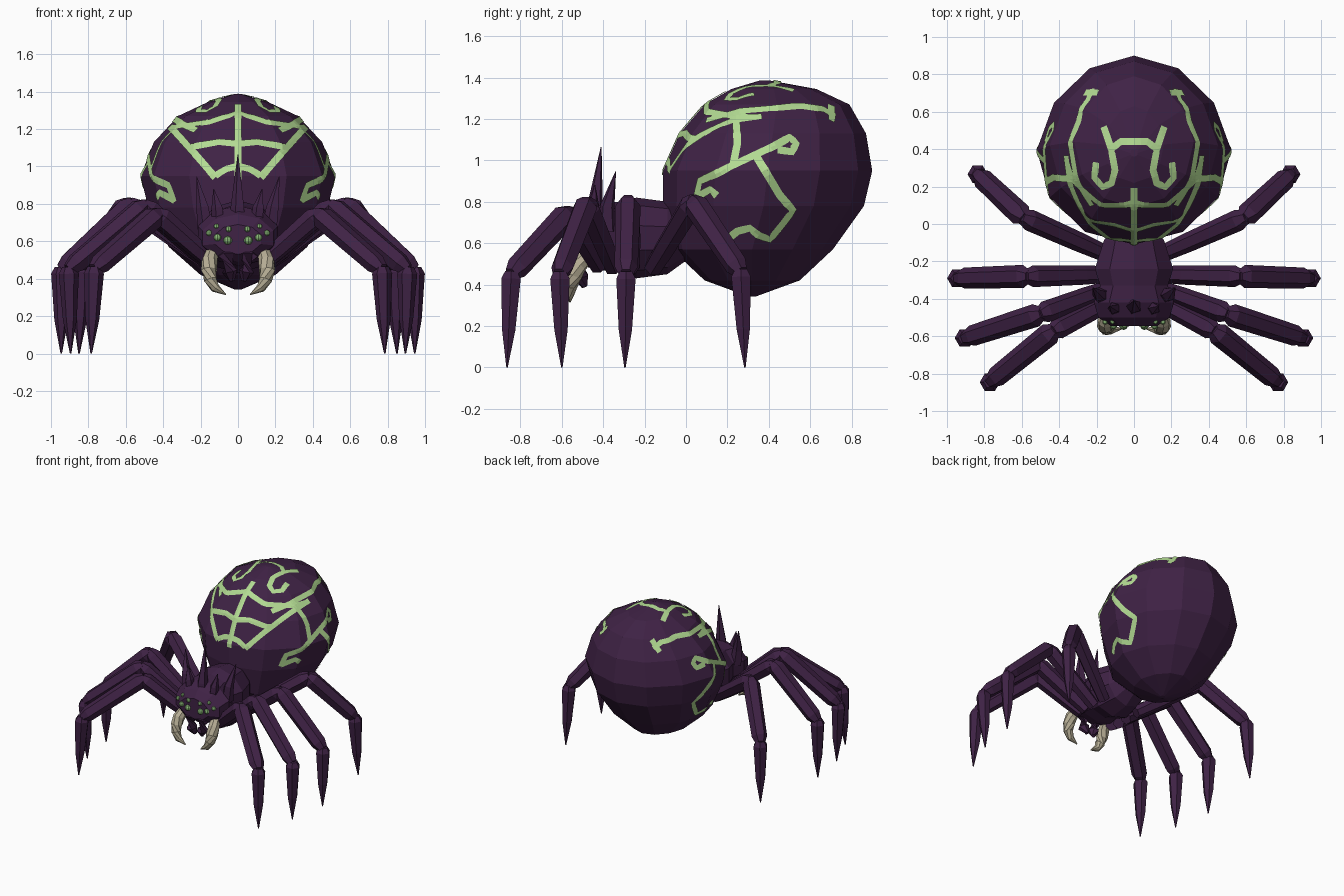
import bpy, bmesh, math
from mathutils import Vector
from mathutils.bvhtree import BVHTree

if "Cube" in bpy.data.objects:
    bpy.data.objects.remove(bpy.data.objects["Cube"])


def material(name, rgb):
    m = bpy.data.materials.new(name)
    m.diffuse_color = (*rgb, 1)
    m.use_nodes = True
    m.node_tree.nodes["Principled BSDF"].inputs["Base Color"].default_value = m.diffuse_color
    return m


PURPLE = material("dark purple", (0.050, 0.016, 0.060))
GREEN = material("pale green", (0.45, 0.71, 0.29))
EYE = material("eye green", (0.26, 0.50, 0.19))
BONE = material("bone", (0.47, 0.42, 0.30))


def finish(name, bm, mat):
    me = bpy.data.meshes.new(name)
    bm.to_mesh(me)
    bm.free()
    me.materials.append(mat)
    ob = bpy.data.objects.new(name, me)
    bpy.context.collection.objects.link(ob)
    return ob


def skin(bm, rings):
    """Bridge closed rings of equal length and cap both ends."""
    rows = [[bm.verts.new(p) for p in r] for r in rings]
    n = len(rows[0])
    for a, b in zip(rows, rows[1:]):
        for i in range(n):
            bm.faces.new((a[i], a[(i + 1) % n], b[(i + 1) % n], b[i]))
    bm.faces.new(rows[0])
    bm.faces.new(rows[-1])
    bmesh.ops.recalc_face_normals(bm, faces=bm.faces)


def tube(bm, pts, radii, sides=6):
    pts = [Vector(p) for p in pts]
    rings = []
    for i, (p, r) in enumerate(zip(pts, radii)):
        t = (pts[min(i + 1, len(pts) - 1)] - pts[max(i - 1, 0)]).normalized()
        ref = Vector((0, 0, 1)) if abs(t.z) < 0.95 else Vector((0, 1, 0))
        u = t.cross(ref).normalized()
        v = u.cross(t)
        rings.append([p + r * (math.cos(a) * u + math.sin(a) * v)
                      for a in (math.tau * k / sides for k in range(sides))])
    skin(bm, rings)


# Abdomen: horizontal rings (z, y front, y rear, half width)
profile = [(0.343, 0.30, 0.34, 0.02), (0.42, 0.09, 0.55, 0.20), (0.57, -0.07, 0.71, 0.37),
           (0.78, -0.11, 0.86, 0.48), (0.95, -0.11, 0.90, 0.52), (1.13, -0.03, 0.87, 0.45),
           (1.27, 0.09, 0.79, 0.32), (1.345, 0.22, 0.63, 0.16), (1.387, 0.36, 0.40, 0.02)]
bm = bmesh.new()
skin(bm, [[(w * math.sin(a) * (1 - 0.1 * max(0, math.cos(a))),
            (y0 + y1) / 2 + (y1 - y0) / 2 * math.cos(a), z)
           for a in (math.tau * k / 12 for k in range(12))] for z, y0, y1, w in profile])
tree = BVHTree.FromBMesh(bm)
finish("abdomen", bm, PURPLE)

# Web markings: paths drawn in front, side or top view, projected on the abdomen
VIEWS = {
    "front": (lambda a, b: Vector((a, -3, b)), Vector((0, 1, 0))),
    "side": (lambda a, b: Vector((3, a, b)), Vector((-1, 0, 0))),
    "top": (lambda a, b: Vector((a, b, 3)), Vector((0, 0, -1))),
}
PATHS = [
    ("front", [(0, 1.33), (0, 0.93)]),
    ("front", [(0.36, 1.21), (0.25, 1.09), (0.12, 0.94)]),
    ("front", [(0, 1.285), (0.15, 1.235), (0.36, 1.205)]),
    ("front", [(0, 1.12), (0.10, 1.13), (0.26, 1.10)]),
    ("front", [(0, 1.00), (0.06, 0.985), (0.12, 0.95)]),
    ("side", [(0.10, 1.19), (0.26, 1.235), (0.55, 1.26), (0.66, 1.245), (0.72, 1.21)]),
    ("side", [(0.24, 1.24), (0.25, 1.08), (0.23, 0.98)]),
    ("side", [(0.05, 0.81), (0.07, 0.90), (0.24, 0.98), (0.41, 1.06), (0.50, 1.11),
              (0.53, 1.08), (0.51, 1.04), (0.44, 1.05)]),
    ("side", [(0.05, 0.82), (0.12, 0.86), (0.15, 0.83)]),
    ("side", [(0.34, 1.02), (0.45, 0.835), (0.515, 0.76), (0.47, 0.70), (0.405, 0.62), (0.35, 0.64),
              (0.31, 0.675), (0.25, 0.66), (0.20, 0.62)]),
    ("top", [(0, 0.44), (0.07, 0.44), (0.12, 0.40), (0.10, 0.29), (0.12, 0.22), (0.165, 0.20),
             (0.21, 0.25), (0.20, 0.33)]),
    ("top", [(0.12, 0.40), (0.16, 0.52)]),
    ("top", [(0.26, 0.70), (0.19, 0.70)]),
]


def stripe(bm, view, path, side, width=0.038):
    origin, ray = VIEWS[view]
    samples = []
    for (a, b), (c, d) in zip(path, path[1:]):
        n = max(2, int(math.hypot(c - a, d - b) / 0.025))
        samples += [(a + (c - a) * k / n, b + (d - b) * k / n) for k in range(n)]
    samples.append(path[-1])
    hits = [h for h in (tree.ray_cast(origin(*s), ray) for s in samples) if h[0]]
    prev = None
    for i, (p, nrm, _, _) in enumerate(hits):
        t = hits[min(i + 1, len(hits) - 1)][0] - hits[max(i - 1, 0)][0]
        across = nrm.cross(t).normalized() * width / 2
        row = []
        for q in (p - across, p, p + across):
            near, nn, _, _ = tree.find_nearest(q)
            near = near + nn * 0.006
            row.append(bm.verts.new((near.x * side, near.y, near.z)))
        if prev:
            for j in (0, 1):
                f = bm.faces.new((prev[j], prev[j + 1], row[j + 1], row[j]))
                f.normal_update()
                if f.normal.dot(Vector((nrm.x * side, nrm.y, nrm.z))) < 0:
                    f.normal_flip()
        prev = row


bm = bmesh.new()
for view, path in PATHS:
    for side in (1, -1):
        stripe(bm, view, path, side)
finish("web_markings", bm, GREEN)

# Thorax and head: one body lofted along y (y, half width, z low, z high)
body = [(0.02, 0.10, 0.53, 0.74), (-0.09, 0.17, 0.45, 0.80), (-0.24, 0.22, 0.43, 0.82),
        (-0.33, 0.19, 0.46, 0.80), (-0.42, 0.225, 0.47, 0.79), (-0.50, 0.20, 0.49, 0.745),
        (-0.545, 0.13, 0.53, 0.69)]
bm = bmesh.new()
skin(bm, [[(w * math.cos(a), y, (lo + hi) / 2 + (hi - lo) / 2 * math.sin(a))
           for a in (math.tau * (k + 0.5) / 10 for k in range(10))] for y, w, lo, hi in body])
head_tree = BVHTree.FromBMesh(bm)
finish("thorax_and_head", bm, PURPLE)

# Crown of spikes (x, base y, tip y, tip z, radius)
bm = bmesh.new()
for x, by, ty, tz, r in [(0, -0.44, -0.41, 1.065, 0.05), (0.10, -0.45, -0.44, 0.88, 0.04),
                         (0.17, -0.38, -0.34, 0.945, 0.045)]:
    for s in ((1, -1) if x else (1,)):
        tube(bm, [(s * x, by, 0.66), (s * x * 1.1, by, 0.78), (s * x * 1.3, ty, tz)],
             [r, r * 0.8, 0.002], 5)
finish("crown_spikes", bm, PURPLE)

# Legs: (hip, knee, ankle, foot), three tapered segments each
LEGS = {
    "front_leg": ((0.14, -0.42, 0.49), (0.43, -0.57, 0.745), (0.77, -0.845, 0.45), (0.785, -0.865, 0)),
    "second_leg": ((0.15, -0.35, 0.48), (0.50, -0.48, 0.79), (0.905, -0.61, 0.45), (0.895, -0.60, 0)),
    "third_leg": ((0.15, -0.27, 0.48), (0.57, -0.28, 0.80), (0.945, -0.29, 0.45), (0.945, -0.295, 0)),
    "rear_leg": ((0.15, -0.16, 0.48), (0.59, 0.035, 0.80), (0.835, 0.265, 0.46), (0.85, 0.285, 0)),
}


def segment(bm, a, b, stations):
    a, b = Vector(a), Vector(b)
    tube(bm, [a.lerp(b, t) for t, _ in stations], [r for _, r in stations])


for name, joints in LEGS.items():
    for s, label in ((1, "left"), (-1, "right")):
        hip, knee, ankle, foot = [(s * x, y, z) for x, y, z in joints]
        bm = bmesh.new()
        segment(bm, hip, knee, [(0, 0.045), (0.3, 0.052), (0.93, 0.058), (1.03, 0.035)])
        segment(bm, knee, ankle, [(-0.03, 0.035), (0.06, 0.062), (0.9, 0.056), (1.0, 0.036)])
        segment(bm, ankle, foot, [(-0.03, 0.034), (0.05, 0.054), (0.6, 0.037), (1, 0.004)])
        finish(f"{name}_{label}", bm, PURPLE)

# Fangs and mouth parts
for s, label in ((1, "left"), (-1, "right")):
    bm = bmesh.new()
    tube(bm, [(s * 0.14, -0.48, 0.535), (s * 0.152, -0.52, 0.495), (s * 0.155, -0.545, 0.445),
              (s * 0.148, -0.56, 0.395), (s * 0.122, -0.565, 0.35), (s * 0.065, -0.56, 0.315)],
         [0.036, 0.043, 0.043, 0.036, 0.025, 0.003], 8)
    finish(f"fang_{label}", bm, BONE)
    bm = bmesh.new()
    tube(bm, [(s * 0.05, -0.44, 0.60), (s * 0.055, -0.51, 0.52), (s * 0.045, -0.51, 0.44),
              (s * 0.03, -0.49, 0.39)], [0.05, 0.05, 0.042, 0.015])
    finish(f"mouth_part_{label}", bm, PURPLE)

# Eyes seated on the front of the head
for i, (x, z, r) in enumerate([(0.055, 0.605, 0.023), (0.05, 0.665, 0.016), (0.11, 0.62, 0.02),
                               (0.115, 0.68, 0.014), (0.155, 0.645, 0.016)]):
    y = head_tree.ray_cast(Vector((x, -3, z)), Vector((0, 1, 0)))[0].y
    for s, label in ((1, "left"), (-1, "right")):
        bm = bmesh.new()
        bmesh.ops.create_uvsphere(bm, u_segments=8, v_segments=5, radius=r)
        bmesh.ops.translate(bm, verts=bm.verts, vec=(s * x, y, z))
        finish(f"eye_{i + 1}_{label}", bm, EYE)
